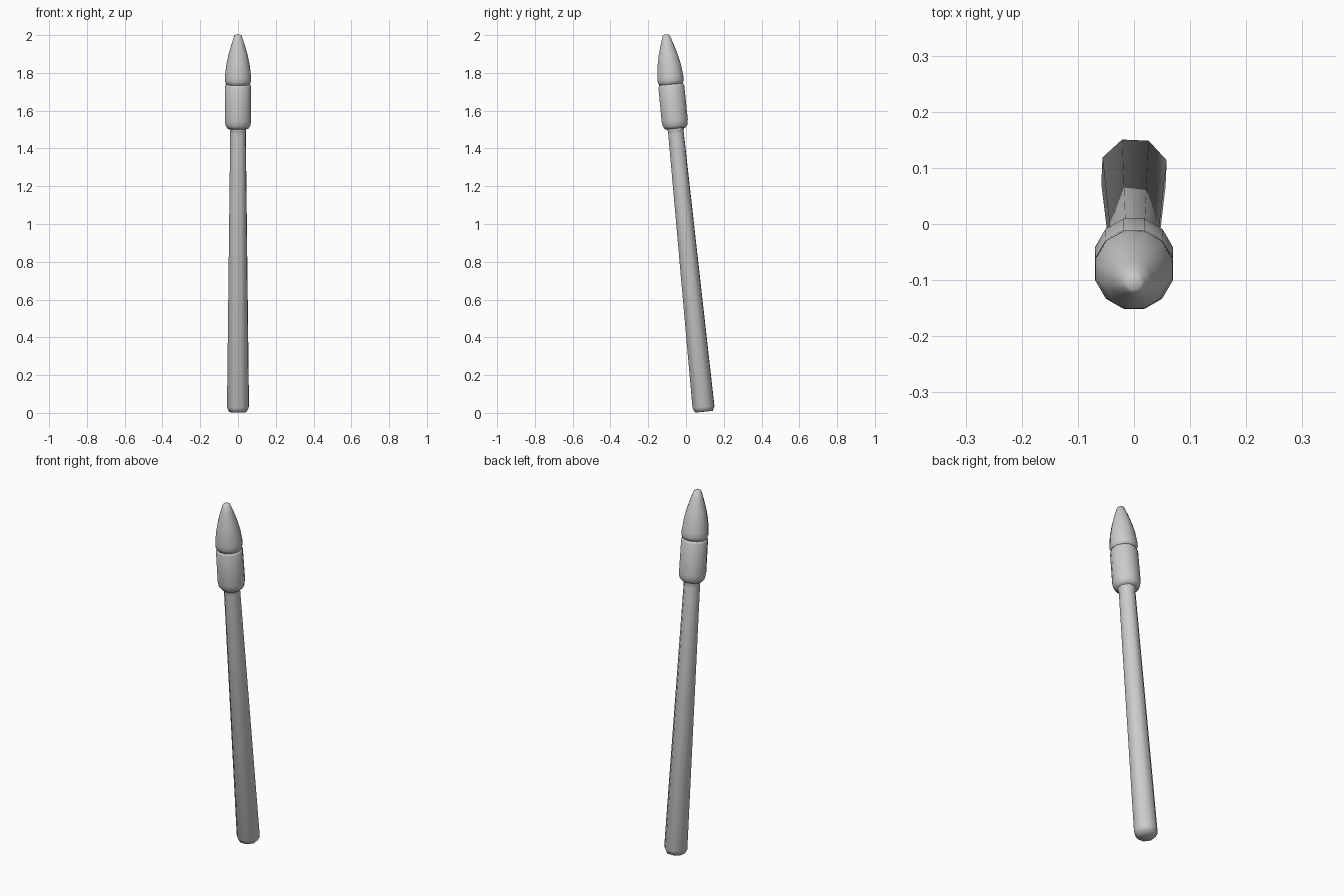
import bpy, bmesh, math
from mathutils import Matrix

cube = bpy.data.objects.get("Cube")
if cube:
    bpy.data.objects.remove(cube)

grey = bpy.data.materials.new("grey")
grey.use_nodes = True
colour = (0.6, 0.6, 0.6, 1)
grey.diffuse_color = colour
grey.node_tree.nodes["Principled BSDF"].inputs["Base Color"].default_value = colour

# The whole torch leans forward about its foot
LEAN = Matrix.Translation((0, 0.095, 0.006)) @ Matrix.Rotation(0.1, 4, 'X')


def turned(name, profile, sides, turn):
    """Closed, smooth lathe part from (radius, height) points."""
    bm = bmesh.new()
    rings = []
    for r, z in profile:
        angles = [turn + math.tau * i / sides for i in range(sides)]
        rings.append([bm.verts.new((r * math.cos(a), r * math.sin(a), z)) for a in angles])
    for low, high in zip(rings, rings[1:]):
        for i in range(sides):
            j = (i + 1) % sides
            bm.faces.new((low[i], low[j], high[j], high[i]))
    bm.faces.new(rings[0][::-1])
    bm.faces.new(rings[-1])
    for f in bm.faces:
        f.smooth = True
    bm.transform(LEAN)
    mesh = bpy.data.meshes.new(name)
    bm.to_mesh(mesh)
    bm.free()
    mesh.materials.append(grey)
    obj = bpy.data.objects.new(name, mesh)
    bpy.context.collection.objects.link(obj)
    return obj


# Tapered eight-sided handle with a chamfered foot and flared neck
turned("handle", [(0.05, 0), (0.062, 0.025), (0.044, 1.48), (0.044, 1.495), (0.054, 1.515)],
       8, math.radians(20))

# Rounded holder above the handle
turned("holder", [(0.056, 1.507), (0.068, 1.523), (0.072, 1.55), (0.071, 1.73), (0.066, 1.742)],
       12, math.radians(15))

# Pointed tip, tucked in at its base
turned("flame", [(0.064, 1.738), (0.072, 1.762), (0.071, 1.785), (0.064, 1.845),
                 (0.052, 1.9), (0.034, 1.96), (0.019, 2.002), (0.012, 2.007)],
       12, math.radians(15))
